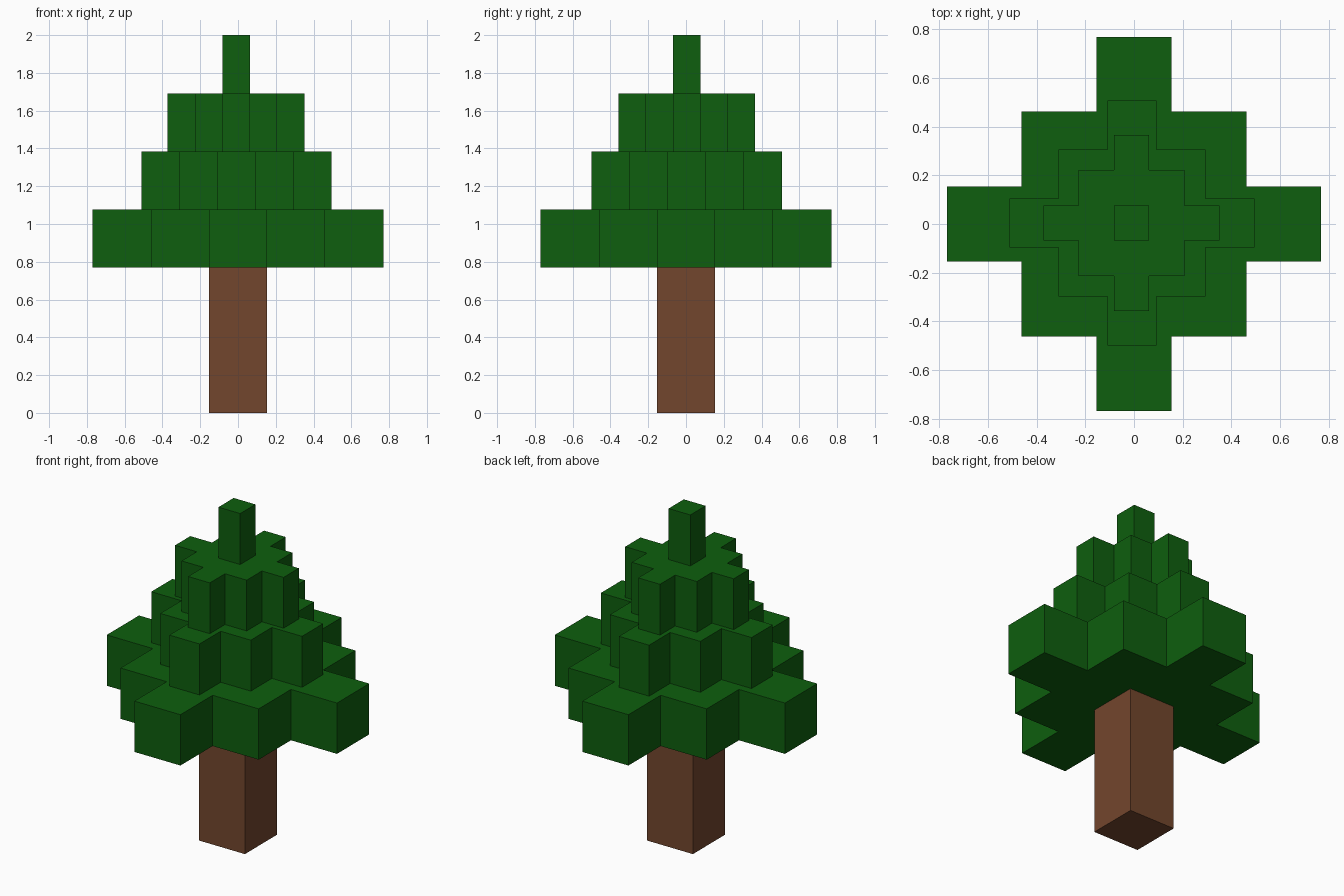
import bpy, bmesh

if "Cube" in bpy.data.objects:
    bpy.data.objects.remove(bpy.data.objects["Cube"])


def material(name, rgb):
    m = bpy.data.materials.new(name)
    m.diffuse_color = (*rgb, 1.0)
    m.use_nodes = True
    m.node_tree.nodes["Principled BSDF"].inputs["Base Color"].default_value = m.diffuse_color
    return m


bark = material("bark brown", (0.171, 0.061, 0.026))
green = material("needle green", (0.0044, 0.114, 0.0044))


def prism(name, outline, z0, z1, mat):
    """Extrude a flat outline from z0 up to z1."""
    bm = bmesh.new()
    face = bm.faces.new([bm.verts.new((x, y, z0)) for x, y in outline])
    ext = bmesh.ops.extrude_face_region(bm, geom=[face], use_keep_orig=True)
    top = [v for v in ext["geom"] if isinstance(v, bmesh.types.BMVert)]
    bmesh.ops.translate(bm, verts=top, vec=(0, 0, z1 - z0))
    bmesh.ops.recalc_face_normals(bm, faces=bm.faces)
    me = bpy.data.meshes.new(name)
    bm.to_mesh(me)
    bm.free()
    me.materials.append(mat)
    ob = bpy.data.objects.new(name, me)
    bpy.context.collection.objects.link(ob)
    return ob


def rotated(points, cx, cy):
    """Repeat a quarter outline four times around a centre."""
    out = []
    for _ in range(4):
        out += [(cx + x, cy + y) for x, y in points]
        points = [(-y, x) for x, y in points]
    return out


def stepped(cell, cx, cy):
    """Three by three block square with one extra block on each side."""
    a, b, c = cell * 0.5, cell * 1.5, cell * 2.5
    return rotated([(c, -a), (c, a), (b, a), (b, b), (a, b)], cx, cy)


def square(half, cx, cy):
    return rotated([(half, half)], cx, cy)


# Trunk
prism("trunk", square(0.154, 0, 0), 0, 0.77, bark)

# Foliage tiers, widest first
tiers = [
    ("lower_foliage", 0.3077, 0, 0, 0.77, 1.077),
    ("middle_foliage", 0.2015, -0.008, 0.004, 1.077, 1.385),
    ("upper_foliage", 0.145, -0.01, 0.004, 1.385, 1.692),
]
for name, cell, cx, cy, z0, z1 in tiers:
    prism(name, stepped(cell, cx, cy), z0, z1, green)

# Tip
prism("tree_tip", square(0.0725, -0.01, 0.004), 1.692, 2.0, green)
